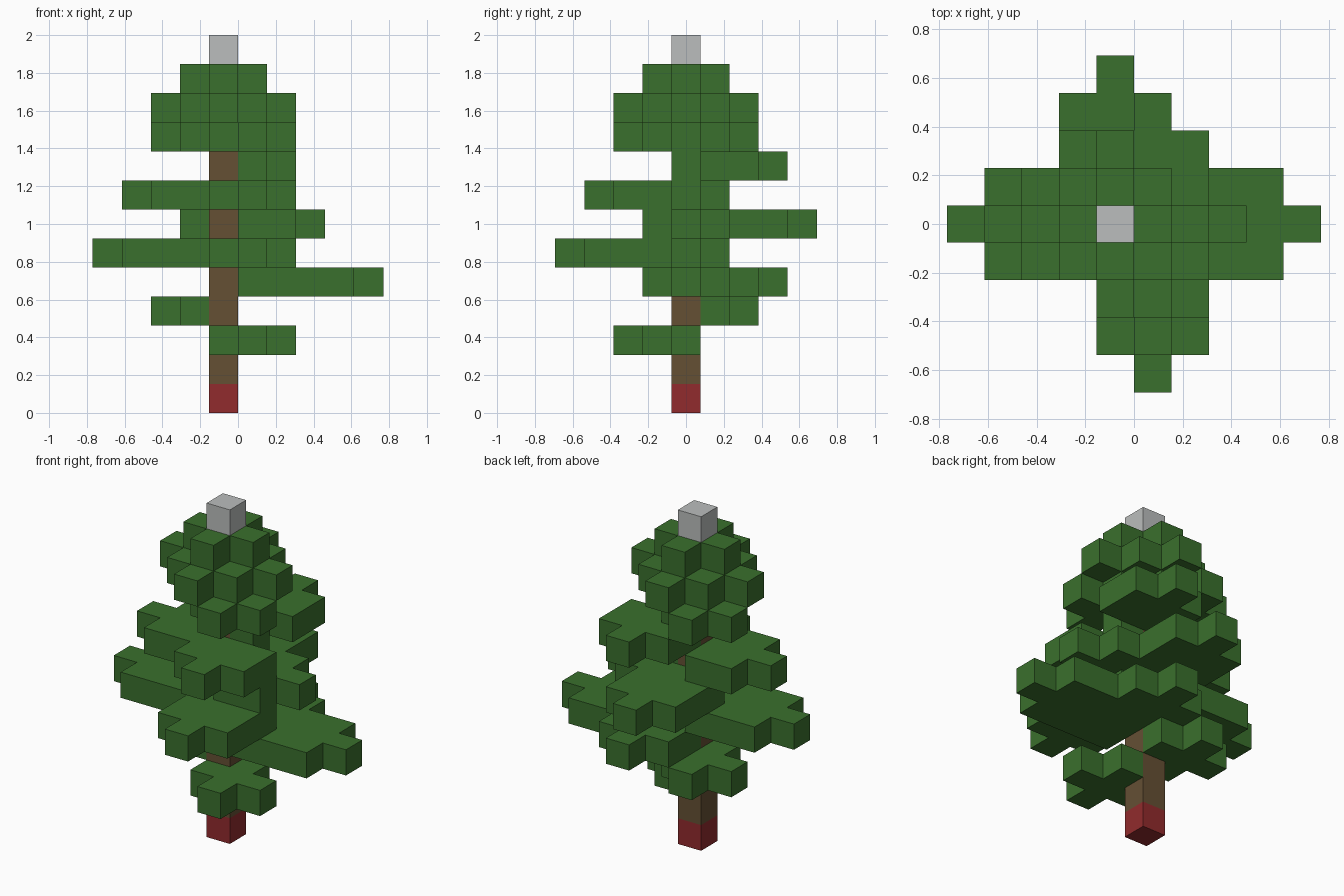
import bpy, bmesh
from mathutils import Vector

if "Cube" in bpy.data.objects:
    bpy.data.objects.remove(bpy.data.objects["Cube"], do_unlink=True)

U = 2 / 13  # block size


def material(name, rgb):
    m = bpy.data.materials.new(name)
    m.use_nodes = True
    m.diffuse_color = (*rgb, 1)
    m.node_tree.nodes["Principled BSDF"].inputs["Base Color"].default_value = (*rgb, 1)
    return m


LEAF = material("leaf green", (0.042, 0.162, 0.026))
BARK = material("bark brown", (0.13, 0.08, 0.034))
RED = material("base red", (0.283, 0.024, 0.026))
GREY = material("tip grey", (0.497, 0.515, 0.509))


def line(start, end):
    """Block columns on a straight run between two columns."""
    (a, b), (c, d) = start, end
    n = max(abs(c - a), abs(d - b), 1)
    return [(a + (c - a) * t // n, b + (d - b) * t // n) for t in range(n + 1)]


def foliage(centres):
    """Plus-shaped leaf clusters stamped along a branch."""
    steps = [(0, 0), (1, 0), (-1, 0), (0, 1), (0, -1)]
    return {(x + dx, y + dy) for x, y in centres for dx, dy in steps} - {(0, 0)}


# Branch centre runs, listed by tier from the lowest up
branches = {
    2: line((1, -1), (1, -1)),
    3: line((-1, 1), (-1, 1)),
    4: line((1, 0), (4, 0)) + line((1, 1), (1, 2)),
    5: line((-1, 0), (-3, 0)) + line((1, -1), (1, -3)),
    6: line((1, 0), (2, 0)) + line((0, 1), (0, 3)),
    7: line((-1, 0), (-2, 0)) + line((1, -1), (1, -2)),
    8: line((1, 1), (1, 2)),
    9: [(1, -1), (-1, 1)],
    10: [(1, 0), (-1, 0), (0, 1), (0, -1)],
    11: [(0, 0)],
}

# All parts as sets of blocks
parts = [
    ("trunk_base", RED, {(0, 0, 0)}),
    ("trunk", BARK, {(0, 0, z) for z in range(1, 12)}),
    ("tree_tip", GREY, {(0, 0, 12)}),
]
for z, centres in branches.items():
    parts.append((f"foliage_tier_{z - 1}", LEAF, {(x, y, z) for x, y in foliage(centres)}))
filled = set().union(*(cells for _, _, cells in parts))


def build(name, mat, cells):
    """Make an object from the exposed block faces only."""
    bm = bmesh.new()
    for cell in sorted(cells):
        centre = Vector((cell[0] - 0.5, cell[1], cell[2] + 0.5))
        for axis in range(3):
            for sign in (-1, 1):
                n = Vector((0, 0, 0))
                n[axis] = sign
                if tuple(c + int(d) for c, d in zip(cell, n)) in filled:
                    continue
                s = Vector((0, 0, 0))
                s[(axis + 1) % 3] = 1
                t = n.cross(s)
                corners = [(-1, -1), (1, -1), (1, 1), (-1, 1)]
                bm.faces.new([bm.verts.new((centre + (n + s * a + t * b) / 2) * U)
                              for a, b in corners])
    bmesh.ops.remove_doubles(bm, verts=bm.verts, dist=U / 100)
    mesh = bpy.data.meshes.new(name)
    bm.to_mesh(mesh)
    bm.free()
    mesh.materials.append(mat)
    bpy.context.collection.objects.link(bpy.data.objects.new(name, mesh))


for part in parts:
    build(*part)
